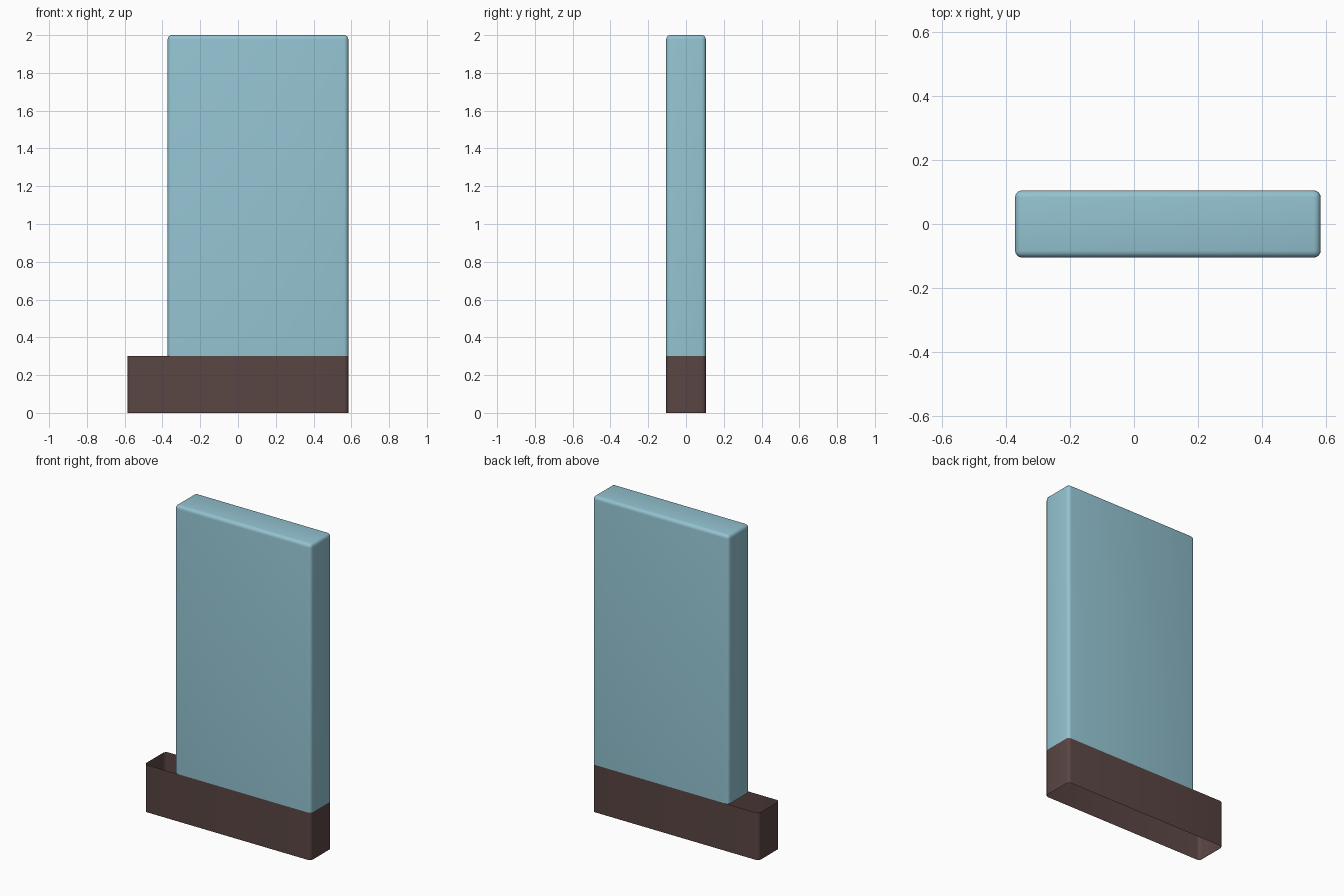
import bpy, bmesh, math

if "Cube" in bpy.data.objects:
    bpy.data.objects.remove(bpy.data.objects["Cube"])

HALF_Y = 0.105    # half depth of both parts
RADIUS = 0.022    # edge rounding


def material(name, rgb):
    mat = bpy.data.materials.new(name)
    mat.diffuse_color = (*rgb, 1)
    mat.use_nodes = True
    mat.node_tree.nodes["Principled BSDF"].inputs["Base Color"].default_value = mat.diffuse_color
    return mat


def rounded_shell(name, x0, x1, z0, z1, capped, mat):
    """Box shell with rounded upright edges, open below; open above unless capped."""
    bm = bmesh.new()
    bmesh.ops.create_cube(bm, size=1)
    for v in bm.verts:
        v.co = (x1 if v.co.x > 0 else x0,
                math.copysign(HALF_Y, v.co.y),
                z1 if v.co.z > 0 else z0)
    # Round the upright edges, plus the top rim when it is capped
    edges = [e for e in bm.edges
             if e.verts[0].co.z != e.verts[1].co.z
             or (capped and e.verts[0].co.z == z1)]
    bm.normal_update()
    bmesh.ops.bevel(bm, geom=edges, offset=RADIUS, segments=4,
                    profile=0.5, affect='EDGES')
    # Remove the open ends
    bm.normal_update()
    ends = [f for f in bm.faces
            if f.normal.z < -0.9 or (not capped and f.normal.z > 0.9)]
    bmesh.ops.delete(bm, geom=ends, context='FACES')
    mesh = bpy.data.meshes.new(name)
    bm.to_mesh(mesh)
    bm.free()
    mesh.materials.append(mat)
    obj = bpy.data.objects.new(name, mesh)
    bpy.context.collection.objects.link(obj)
    bpy.ops.object.select_all(action='DESELECT')
    obj.select_set(True)
    bpy.context.view_layer.objects.active = obj
    bpy.ops.object.shade_smooth_by_angle(angle=math.radians(40))
    return obj


# Tall panel with rounded top, and the open base sleeve below it
rounded_shell("panel", -0.372, 0.584, 0.3, 2.0, True,
              material("teal", (0.29, 0.54, 0.63)))
rounded_shell("base_sleeve", -0.584, 0.584, 0.0, 0.3, False,
              material("dark_brown", (0.1, 0.06, 0.056)))
